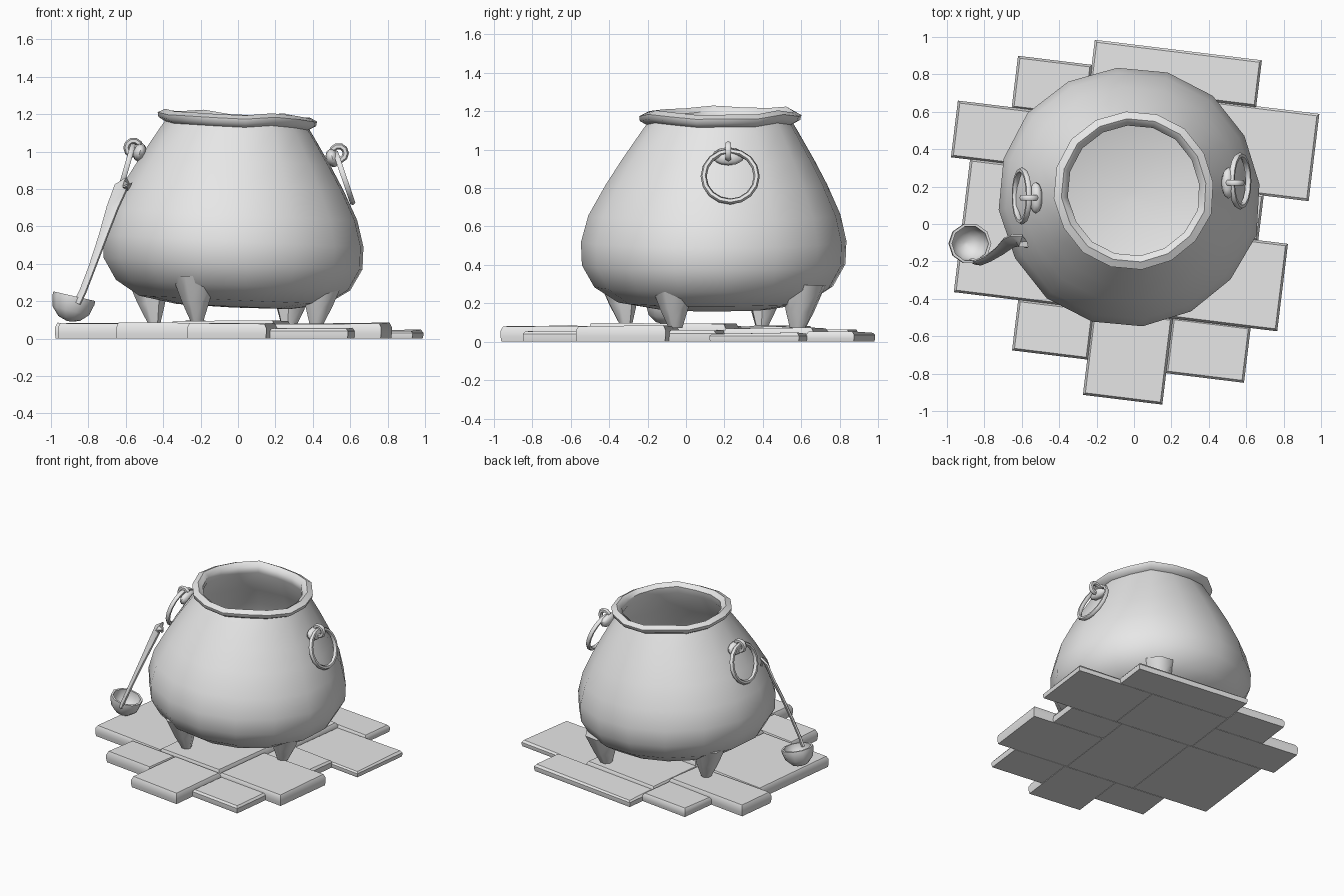
import bpy, bmesh, math, random
from mathutils import Vector, Matrix

random.seed(4)
old = bpy.data.objects.get("Cube")
if old:
    bpy.data.objects.remove(old, do_unlink=True)

grey = bpy.data.materials.new("plain_grey")
grey.use_nodes = True
colour = (0.8, 0.8, 0.8, 1)
grey.diffuse_color = colour
grey.node_tree.nodes["Principled BSDF"].inputs["Base Color"].default_value = colour


def finish(name, bm, angle=45):
    bmesh.ops.recalc_face_normals(bm, faces=bm.faces)
    mesh = bpy.data.meshes.new(name)
    bm.to_mesh(mesh)
    bm.free()
    ob = bpy.data.objects.new(name, mesh)
    bpy.context.collection.objects.link(ob)
    mesh.materials.append(grey)
    bpy.ops.object.select_all(action='DESELECT')
    ob.select_set(True)
    bpy.context.view_layer.objects.active = ob
    bpy.ops.object.shade_smooth_by_angle(angle=math.radians(angle))
    return ob


def loft(bm, rings, caps=True):
    """Skin a list of equal-length closed rings of points."""
    loops = [[bm.verts.new(p) for p in ring] for ring in rings]
    n = len(loops[0])
    for a, b in zip(loops, loops[1:]):
        for i in range(n):
            j = (i + 1) % n
            bm.faces.new((a[i], a[j], b[j], b[i]))
    if caps:
        bm.faces.new(loops[0])
        bm.faces.new(loops[-1])
    return loops


def torus(name, centre, normal, major, minor, seg=16, sides=6):
    turn = Vector(normal).to_track_quat('Z', 'Y')
    rings = []
    for i in range(seg + 1):
        a = math.tau * (i % seg) / seg
        out = Vector((math.cos(a), math.sin(a), 0))
        ring = []
        for k in range(sides):
            b = math.tau * k / sides
            p = out * (major + minor * math.cos(b)) + Vector((0, 0, minor * math.sin(b)))
            ring.append(Vector(centre) + turn @ p)
        rings.append(ring)
    bm = bmesh.new()
    loft(bm, rings, caps=False)
    bmesh.ops.remove_doubles(bm, verts=bm.verts, dist=1e-5)
    finish(name, bm, 60)


# Pot: hollow lathe, leaning slightly, with a rolled lip
profile = [(.02, .165), (.3, .17), (.5, .205), (.625, .285), (.69, .4), (.695, .52),
           (.66, .66), (.58, .82), (.505, .95), (.405, 1.11), (.385, 1.14),
           (.42, 1.16), (.425, 1.185), (.385, 1.205), (.35, 1.18), (.355, 1.13),
           (.46, .95), (.53, .82), (.6, .66), (.63, .5), (.58, .32), (.4, .24), (.02, .22)]
SIDES = 16
wobble = [random.uniform(-.012, .012) for _ in range(SIDES)]
rings = []
for r, z in profile:
    t = max(0, (z - .6) / .6)
    cx, cy = -.022 + .022 * t, .145 + .035 * t
    ring = []
    for i in range(SIDES):
        a = math.tau * (i + .25) / SIDES
        rr = r * (1.008 + wobble[i])
        x = cx + rr * math.cos(a)
        dent = wobble[(i * 3) % SIDES] * t
        ring.append((x, cy + rr * math.sin(a), z - .045 * x + dent))
    rings.append(ring)
bm = bmesh.new()
loft(bm, rings)
finish("pot", bm, 60)

# Legs: tapered stubs tucked under the belly
for k, (x, y, z) in enumerate([(-.22, -.315, .095), (.42, -.055, .07),
                               (.27, .58, .055), (-.45, .395, .085)]):
    tip = Vector((x, y, z))
    out = Vector((x + .02, y - .145, 0)).normalized()
    side = Vector((-out.y, out.x, 0))
    rings = []
    for lift, r, push in ((0, .036, 0), (.1, .075, .018), (.24, .12, .04)):
        c = tip + out * push + Vector((0, 0, lift))
        rings.append([c + out * r * math.cos(a) + side * r * math.sin(a)
                      for a in (math.tau * i / 7 for i in range(7))])
    bm = bmesh.new()
    loft(bm, rings)
    finish(f"leg_{k + 1}", bm, 50)

# Handles: oval boss, small eye and hanging ring on each side
for name, s, cy, top, bottom, boss in (
        ("left", 1, .23, (.52, 1.0), (.615, .72), (.505, .965)),
        ("right", -1, .15, (.56, 1.04), (.64, .76), (.525, .995))):
    slope = Vector((s * (bottom[0] - top[0]), 0, bottom[1] - top[1])).normalized()
    normal = Vector((-s * slope.z, 0, s * s * abs(slope.x))) * 1.0
    normal.x = s * abs(slope.z)
    mid = Vector((s * (top[0] + bottom[0]) / 2, cy, (top[1] + bottom[1]) / 2))
    torus(f"{name}_ring", mid, normal, .138, .016, 16)
    centre = Vector((s * boss[0], cy - .01, boss[1]))
    torus(f"{name}_ring_eye", centre + normal * .035 + Vector((0, 0, .015)), (0, 1, 0),
          .038, .017, 10)
    bm = bmesh.new()
    bmesh.ops.create_uvsphere(bm, u_segments=12, v_segments=6, radius=1)
    frame = normal.to_track_quat('Z', 'Y').to_matrix().to_4x4()
    for v in bm.verts:
        p = v.co
        v.co = centre + slope * p.x * .05 + Vector((0, p.y * .085, 0)) + normal * p.z * .035
    finish(f"{name}_ring_boss", bm, 60)

# Ladle bowl: thin half sphere, tipped a little
outer = [(.012, -.115), (.06, -.1), (.1, -.058), (.115, 0), (.115, .022)]
inner = [(.1, .022), (.1, 0), (.085, -.05), (.05, -.085), (.01, -.1)]
lean = Matrix.Rotation(math.radians(13), 3, 'Y')
rings = [[Vector((-.88, -.105, .205)) + lean @ Vector((r * math.cos(a), r * .95 * math.sin(a), z))
          for a in (math.tau * i / 10 for i in range(10))] for r, z in outer + inner]
bm = bmesh.new()
loft(bm, rings)
finish("ladle_bowl", bm, 50)

# Ladle handle: flat strip widening to a curled end
path = [((-.86, -.20, .19), .022), ((-.83, -.205, .25), .02), ((-.78, -.185, .38), .02),
        ((-.72, -.145, .55), .026), ((-.67, -.1, .7), .036), ((-.625, -.085, .81), .042),
        ((-.605, -.09, .835), .04), ((-.58, -.1, .81), .036)]
points = [Vector(p) for p, w in path]
across = Vector((.75, -.6, -.25)).normalized()
rings = []
for i, (p, w) in enumerate(path):
    along = (points[min(i + 1, len(path) - 1)] - points[max(i - 1, 0)]).normalized()
    wide = (across - along * across.dot(along)).normalized()
    thick = along.cross(wide) * .012
    c = points[i]
    rings.append([c + wide * w + thick * .5, c + thick, c - wide * w + thick * .5,
                  c - wide * w - thick * .5, c - thick, c + wide * w - thick * .5])
bm = bmesh.new()
loft(bm, rings)
finish("ladle_handle", bm, 60)

# Paving slabs: u range, v range and height, all turned together
slabs = [(-.328, .572, .7, .952, .05), (-.725, -.325, .535, .817, .06),
         (-1.015, -.325, .235, .54, .08), (-.912, -.3, -.479, .24, .082),
         (-.565, -.155, -.75, -.475, .08), (-.16, .268, -.94, -.475, .078),
         (.264, .687, -.771, -.47, .055), (.25, .83, -.476, -.005, .082),
         (.25, .67, -.01, .24, .06), (.3, .912, .235, .705, .042),
         (-.33, .305, .235, .705, .072), (-.305, .255, -.48, .24, .095)]
turn = Matrix.Rotation(math.radians(-7), 3, 'Z')
for k, (u0, u1, v0, v1, h) in enumerate(slabs):
    bm = bmesh.new()
    rings = []
    for inset, z in ((.004, 0), (0, h * .35), (0, h * .72), (.012, h)):
        ring = []
        for u, v in ((u0 + inset, v0 + inset), (u1 - inset, v0 + inset),
                     (u1 - inset, v1 - inset), (u0 + inset, v1 - inset)):
            tilt = random.uniform(-.006, .006) if z == h else 0
            ring.append(turn @ Vector((u, v, z + tilt)))
        rings.append(ring)
    loft(bm, rings)
    finish(f"slab_{k + 1}", bm, 35)
